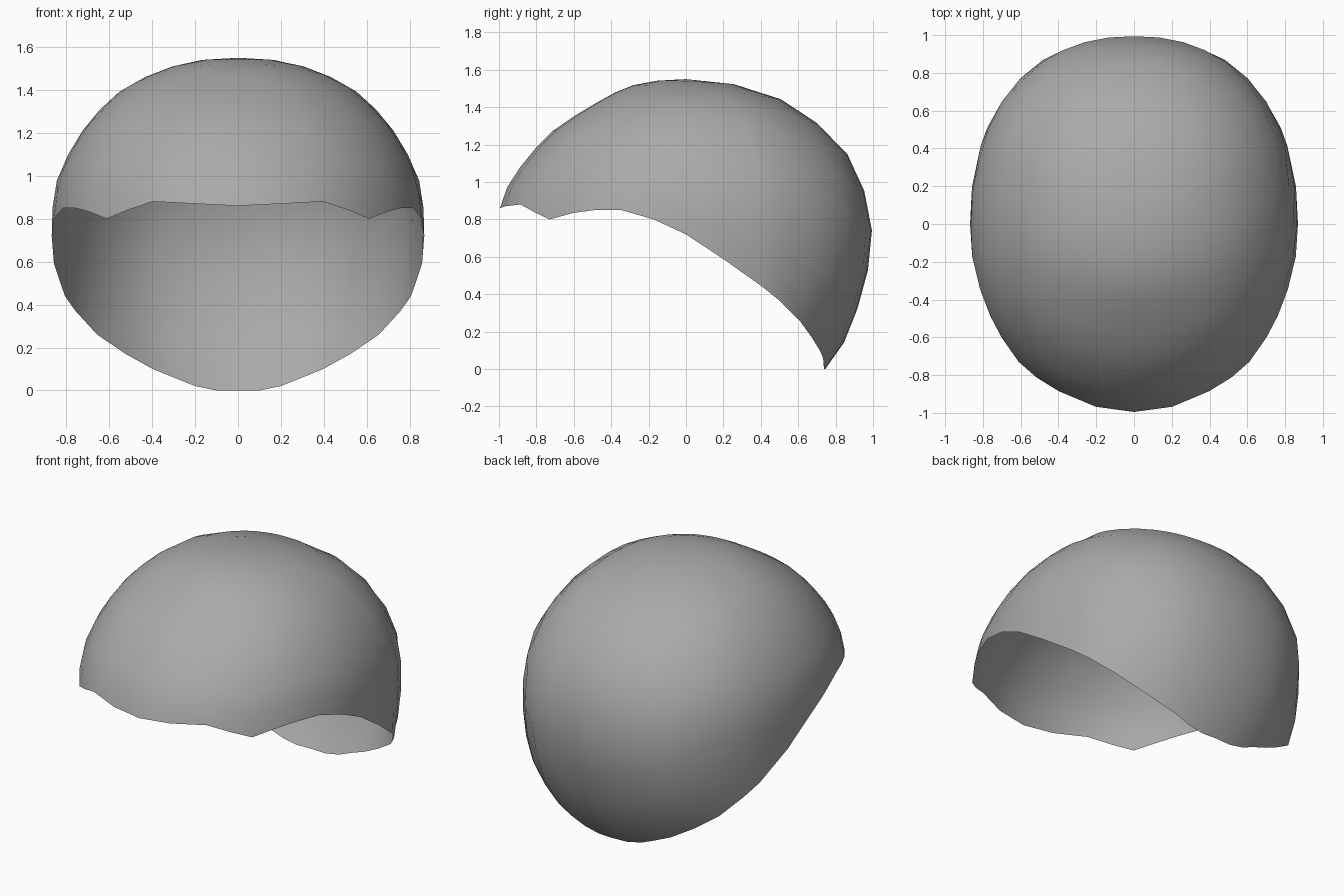
import bpy, bmesh, math

if "Cube" in bpy.data.objects:
    bpy.data.objects.remove(bpy.data.objects["Cube"])

# Shell profile by height: z, half width, front depth, back depth
PROFILE = [
    (1.55, 0, 0, 0), (1.53, .23, .24, .22), (1.41, .53, .50, .58),
    (1.26, .69, .73, .76), (1.14, .77, .84, .87), (1.0, .84, .945, .935),
    (.88, .862, .99, .98), (.80, .868, 1.01, .99), (.65, .868, 1.01, 1.0),
    (.45, .868, 1.0, .955), (.27, .84, 1.0, .90), (.11, .72, 1.0, .83),
    (0, .60, 1.0, .745)]

# Right half of the wavy lower edge, front to back
RIM = [
    (0, -1, .86), (.2, -.96, .87), (.4, -.89, .88), (.52, -.82, .84),
    (.62, -.74, .80), (.70, -.6, .835), (.75, -.48, .85), (.80, -.34, .85),
    (.845, -.17, .80), (.865, 0, .72), (.87, .2, .59), (.83, .42, .44),
    (.78, .51, .37), (.66, .61, .26), (.53, .68, .17), (.4, .72, .10),
    (.3, .735, .06), (.2, .74, .02), (.1, .74, 0), (0, .74, 0)]
ROWS = 10


def polar(z):
    return math.acos(max(-1, min(1, (z - .7) / .85)))


def section(a):
    """Half width, front depth and back depth at a polar angle."""
    for p, q in zip(PROFILE, PROFILE[1:]):
        a0, a1 = polar(p[0]), polar(q[0])
        if a <= a1 + 1e-6:
            t = (a - a0) / (a1 - a0)
            return [p[i] + (q[i] - p[i]) * t for i in (1, 2, 3)]
    return PROFILE[-1][1:]


def shell_point(dx, dy, a):
    """Point on the rounded cross-section in the direction dx, dy."""
    w, front, back = section(a)
    depth, n = (front, 2.05) if dy < 0 else (back, 2.25)
    r = ((abs(dx) / w) ** n + (abs(dy) / depth) ** n) ** (-1 / n)
    return (dx * r, dy * r, .7 + .85 * math.cos(a))


# Cap shell: columns run from the crown down to the rim
loop = RIM + [(-x, y, z) for x, y, z in RIM[-2:0:-1]]
bm = bmesh.new()
crown = bm.verts.new((0, 0, 1.55))
columns = []
for x, y, z in loop:
    d = math.hypot(x, y)
    columns.append([bm.verts.new(shell_point(x / d, y / d, polar(z) * k / ROWS))
                    for k in range(1, ROWS + 1)])
for i, a in enumerate(columns):
    b = columns[(i + 1) % len(columns)]
    bm.faces.new((crown, a[0], b[0]))
    for k in range(ROWS - 1):
        bm.faces.new((a[k], a[k + 1], b[k + 1], b[k]))
mesh = bpy.data.meshes.new("cap_shell")
bm.to_mesh(mesh)
bm.free()
mesh.shade_smooth()

grey = bpy.data.materials.new("mid grey")
grey.diffuse_color = (.4, .4, .4, 1)
grey.use_nodes = True
grey.node_tree.nodes["Principled BSDF"].inputs["Base Color"].default_value = grey.diffuse_color
mesh.materials.append(grey)
bpy.context.collection.objects.link(bpy.data.objects.new("cap_shell", mesh))
